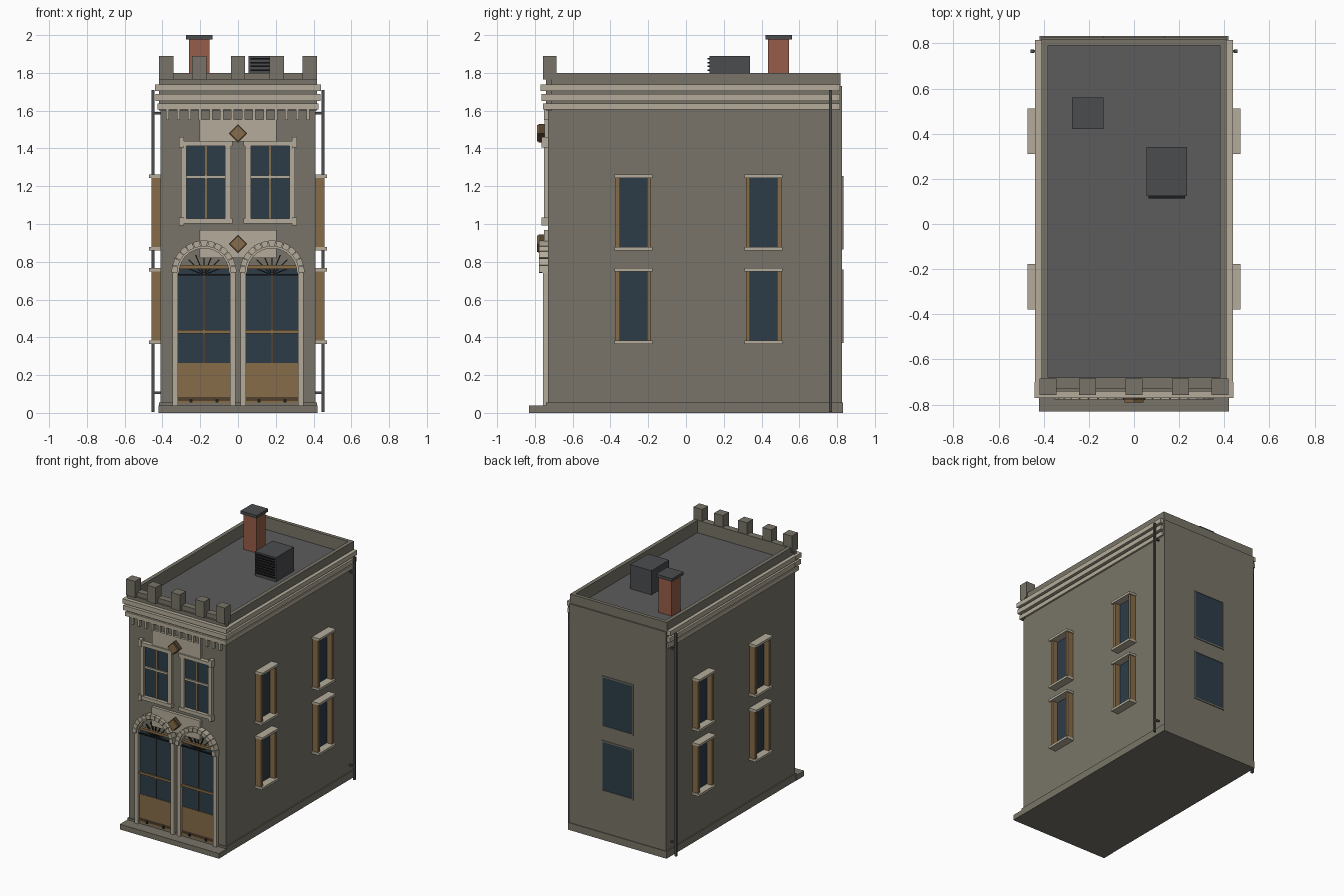
import bpy, bmesh, math
from mathutils import Vector

if "Cube" in bpy.data.objects:
    bpy.data.objects.remove(bpy.data.objects["Cube"])


def material(name, r, g, b):
    m = bpy.data.materials.new(name)
    m.diffuse_color = (r, g, b, 1)
    m.use_nodes = True
    m.node_tree.nodes["Principled BSDF"].inputs["Base Color"].default_value = m.diffuse_color
    return m


STONE = material("grey_stone", 0.19, 0.175, 0.138)
TRIM = material("pale_trim", 0.46, 0.415, 0.325)
ROOF = material("roof_felt", 0.107, 0.107, 0.107)
GLASS = material("window_glass", 0.027, 0.046, 0.064)
WOOD = material("oak_wood", 0.24, 0.15, 0.065)
DARKWOOD = material("dark_wood", 0.085, 0.052, 0.028)
BRICK = material("red_brick", 0.31, 0.11, 0.065)
METAL = material("dark_metal", 0.07, 0.073, 0.078)
BLACK = material("black_iron", 0.012, 0.012, 0.014)

SIDES = (-1, 1)


def part(name, mat, boxes=(), prisms=()):
    """One object from boxes (x0,x1,y0,y1,z0,z1) and prisms (xz outline, y0, y1)."""
    bm = bmesh.new()
    outlines = [([(x0, z0), (x1, z0), (x1, z1), (x0, z1)], y0, y1)
                for x0, x1, y0, y1, z0, z1 in boxes]
    for pts, y0, y1 in outlines + list(prisms):
        face = bm.faces.new([bm.verts.new((x, y0, z)) for x, z in pts])
        ext = bmesh.ops.extrude_face_region(bm, geom=[face])
        moved = [v for v in ext["geom"] if isinstance(v, bmesh.types.BMVert)]
        bmesh.ops.translate(bm, verts=moved, vec=Vector((0, y1 - y0, 0)))
    bmesh.ops.recalc_face_normals(bm, faces=bm.faces)
    mesh = bpy.data.meshes.new(name)
    bm.to_mesh(mesh)
    bm.free()
    mesh.materials.append(mat)
    ob = bpy.data.objects.new(name, mesh)
    bpy.context.collection.objects.link(ob)
    return ob


def span(c, x0, x1):
    """Order a pair of offsets measured from centre c."""
    return (c + x0, c + x1)


def polar(cx, cz, r, a):
    return (cx + r * math.cos(a), cz + r * math.sin(a))


def arc(cx, cz, r, a0, a1, n):
    return [polar(cx, cz, r, a0 + (a1 - a0) * i / n) for i in range(n + 1)]


F = -0.73  # facade plane

# Main shell, plinth, roof and parapet
part("walls", STONE, [(-0.41, 0.41, F, 0.82, 0.03, 1.70)])
part("plinth", STONE, [(-0.418, 0.418, -0.74, 0.832, 0, 0.055),
                       (-0.42, 0.42, -0.83, -0.73, 0, 0.04)])
part("back_wall_facing", STONE, [(-0.41, 0.41, 0.815, 0.827, 0.05, 1.73)])
part("roof_deck", ROOF, [(-0.382, 0.382, -0.69, 0.79, 1.695, 1.705)])
part("parapet", STONE, [(-0.41, 0.41, F, -0.68, 1.69, 1.80),
                        (-0.41, 0.41, 0.79, 0.817, 1.69, 1.80),
                        (-0.41, -0.38, -0.68, 0.79, 1.69, 1.80),
                        (0.38, 0.41, -0.68, 0.79, 1.69, 1.80)])
part("merlons", STONE, [(x - 0.0375, x + 0.0375, -0.757, -0.685, 1.765, 1.89)
                        for x in (-0.38, -0.205, 0, 0.205, 0.38)])

# Cornice bands around the front and sides
bands = []
for z0, z1, out in ((1.605, 1.637, 0.014), (1.652, 1.687, 0.024), (1.703, 1.738, 0.028)):
    bands.append((-0.412 - out, 0.412 + out, F - 0.012 - out, F + 0.03, z0, z1))
    for s in SIDES:
        x0, x1 = sorted((s * 0.40, s * (0.41 + out)))
        bands.append((x0, x1, F + 0.03, 0.815, z0, z1))
part("cornice_bands", TRIM, bands)
part("cornice_core", STONE, [(-0.418, 0.418, F - 0.012, F + 0.02, 1.60, 1.765)])
part("dentils", TRIM, [(x - 0.008, x + 0.008, -0.753, F, 1.55, 1.606)
                       for x in [-0.372 + 0.0572 * i for i in range(14)]])

# Ornamental panels with diamonds
part("facade_panels", TRIM, [(-0.205, 0.205, -0.748, F, 1.437, 1.553),
                             (-0.205, 0.205, -0.752, F, 0.82, 0.967)])
for z in (1.48, 0.895):
    for name, mat, r, y in (("diamond_border", DARKWOOD, 0.049, -0.78),
                            ("diamond", WOOD, 0.043, -0.79)):
        part(name, mat, prisms=[([(-r, z), (0, z - r), (r, z), (0, z + r)], y, F)])

# Upper front windows
for s in SIDES:
    c = 0.17 * s
    part("upper_glass", GLASS, [(c - 0.105, c + 0.105, -0.734, F, 1.03, 1.42)])
    part("upper_window_bars", WOOD, [(c - 0.006, c + 0.006, -0.741, F, 1.03, 1.415)])
    frame = [(c - 0.14, c + 0.14, -0.76, F, 1.413, 1.44),
             (c - 0.14, c + 0.14, -0.76, F, 1.003, 1.03),
             (c - 0.105, c + 0.105, -0.744, F, 1.24, 1.256)]
    for t in SIDES:
        x0, x1 = sorted((c + t * 0.102, c + t * 0.132))
        frame.append((x0, x1, -0.753, F, 1.03, 1.42))
    # outer corner blocks
    x0, x1 = sorted((c + s * 0.117, c + s * 0.143))
    frame += [(x0, x1, -0.765, F, 0.993, 1.035), (x0, x1, -0.765, F, 1.405, 1.46)]
    part("upper_window_frame", TRIM, frame)

# Arched double doors
SPRING = 0.74
for s in SIDES:
    c = 0.18 * s
    part("door_glass", GLASS, [(c - 0.14, c + 0.14, -0.734, F, 0.26, 0.765)])
    part("door_panel", WOOD, [(c - 0.14, c + 0.14, -0.737, F, 0.085, 0.265),
                              (c - 0.14, c + 0.14, -0.742, F, 0.42, 0.438),
                              (c - 0.148, c + 0.148, -0.752, F, 0.763, 0.782),
                              (c - 0.14, c + 0.14, -0.744, F, 0.052, 0.068)])
    part("door_kick_rail", DARKWOOD, [(c - 0.14, c + 0.14, -0.736, F, 0.068, 0.085),
                                      (c - 0.004, c + 0.004, -0.739, F, 0.265, 0.765)])
    part("door_head_bar", BLACK, [(c - 0.14, c + 0.14, -0.744, F, 0.727, 0.735)])
    part("door_hardware", BLACK, [(c + x - 0.008, c + x + 0.008, -0.748, F, 0.056, 0.072)
                                  for x in (-0.07, 0.07)])
    posts = []
    for t in SIDES:
        x0, x1 = sorted((c + t * 0.138, c + t * 0.168))
        posts.append((x0, x1, -0.757, F, 0.04, SPRING))
    part("door_posts", TRIM, posts)
    # separate wedge blocks around the arch
    n, blocks = 13, []
    for i in range(n):
        a0, a1 = math.pi * (i + 0.05) / n, math.pi * (i + 0.95) / n
        blocks.append((arc(c, SPRING, 0.142, a0, a1, 1) +
                       arc(c, SPRING, 0.173, a1, a0, 1), -0.778, F))
    part("arch_blocks", TRIM, prisms=blocks)
    part("arch_inner_ring", TRIM, prisms=[
        (arc(c, SPRING, 0.132, math.pi * i / n, math.pi * (i + 1) / n, 1) +
         arc(c, SPRING, 0.165, math.pi * (i + 1) / n, math.pi * i / n, 1), -0.762, F)
        for i in range(n)])
    # radiating fan bars
    fan = []
    for i in range(1, 8):
        a = math.pi * i / 8
        p, q = polar(c, 0.73, 0.01, a), polar(c, 0.73, 0.115, a)
        dx, dz = 0.0028 * math.sin(a), -0.0028 * math.cos(a)
        fan.append(([(p[0] - dx, p[1] - dz), (q[0] - dx, q[1] - dz),
                     (q[0] + dx, q[1] + dz), (p[0] + dx, p[1] + dz)], -0.742, F))
    part("fan_bars", BLACK, prisms=fan)

# Side windows
for s in SIDES:
    glass, jambs, ledges = [], [], []
    for c in (-0.278, 0.411):
        for z0, z1 in ((0.38, 0.75), (0.875, 1.245)):
            g = sorted((s * 0.40, s * 0.414))
            j = sorted((s * 0.40, s * 0.457))
            k = sorted((s * 0.40, s * 0.472))
            glass.append((*g, c - 0.08, c + 0.08, z0, z1))
            for t in SIDES:
                y0, y1 = sorted((c + t * 0.072, c + t * 0.094))
                jambs.append((*j, y0, y1, z0, z1))
            ledges += [(*k, c - 0.1, c + 0.1, z1 - 0.002, z1 + 0.016),
                       (*k, c - 0.1, c + 0.1, z0 - 0.014, z0 + 0.004)]
    part("side_window_glass", GLASS, glass)
    part("side_window_jambs", WOOD, jambs)
    part("side_window_ledges", TRIM, ledges)
    # Downpipe at the rear corner
    x0, x1 = sorted((s * 0.443, s * 0.459))
    b = sorted((s * 0.405, s * 0.445))
    part("downpipe", METAL, [(x0, x1, 0.757, 0.773, 0.005, 1.71)] +
         [(*b, 0.76, 0.77, z, z + 0.012) for z in (0.1, 1.58)])

# Rear windows
for z0, z1 in ((0.38, 0.75), (0.875, 1.245)):
    part("rear_glass", GLASS, [(-0.125, 0.125, 0.82, 0.829, z0, z1)])
    part("rear_frame", STONE, [(-0.135, -0.125, 0.82, 0.833, z0 - 0.01, z1 + 0.01),
                               (0.125, 0.135, 0.82, 0.833, z0 - 0.01, z1 + 0.01),
                               (-0.125, 0.125, 0.82, 0.833, z0 - 0.01, z0),
                               (-0.125, 0.125, 0.82, 0.833, z1, z1 + 0.01)])

# Chimney and roof vent
part("chimney", BRICK, [(-0.26, -0.15, 0.435, 0.545, 1.70, 1.985)])
part("chimney_cap", METAL, [(-0.274, -0.136, 0.42, 0.56, 1.978, 2.0)])
part("roof_vent", METAL, [(0.055, 0.235, 0.125, 0.34, 1.70, 1.89)])
part("vent_louvres", BLACK, [(0.065, 0.165, 0.114, 0.126, z, z + 0.008)
                             for z in [1.73 + 0.02 * i for i in range(8)]] +
     [(0.165, 0.225, 0.114, 0.126, z, z + 0.008)
      for z in [1.73 + 0.02 * i for i in range(8)]])
